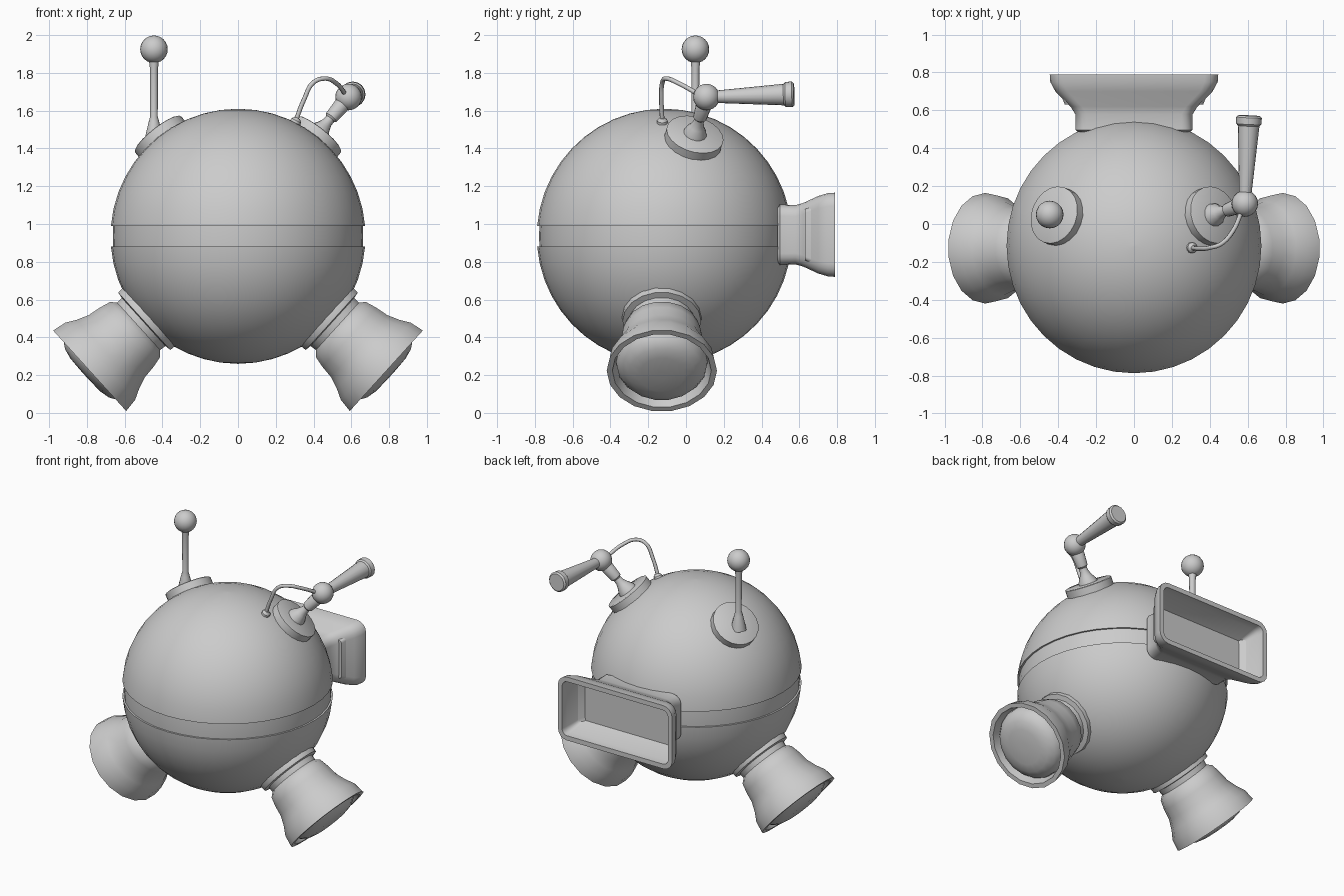
import bpy, bmesh
from math import sin, cos, pi, radians, sqrt
from mathutils import Vector

if "Cube" in bpy.data.objects:
    bpy.data.objects.remove(bpy.data.objects["Cube"])

C = Vector((0, -0.115, 0.935))   # body centre
R = 0.675                        # body radius


def finish(bm, name, angle=35):
    bmesh.ops.recalc_face_normals(bm, faces=bm.faces)
    me = bpy.data.meshes.new(name)
    bm.to_mesh(me)
    bm.free()
    ob = bpy.data.objects.new(name, me)
    bpy.context.collection.objects.link(ob)
    for p in me.polygons:
        p.use_smooth = True
    me.set_sharp_from_angle(angle=radians(angle))
    return ob


def loft(name, rings, angle=35):
    """Skin closed rings in order and cap both ends."""
    bm = bmesh.new()
    vs = [[bm.verts.new(p) for p in ring] for ring in rings]
    n = len(vs[0])
    for a, b in zip(vs, vs[1:]):
        for i in range(n):
            j = (i + 1) % n
            bm.faces.new((a[i], a[j], b[j], b[i]))
    bm.faces.new(vs[0])
    bm.faces.new(vs[-1])
    return finish(bm, name, angle)


def lathe(name, profile, origin=(0, 0, 0), axis=(0, 0, 1), seg=16, angle=35):
    """Revolve (distance, radius) pairs around an axis through origin."""
    q = Vector(axis).to_track_quat('Z', 'Y')
    o = Vector(origin)
    rings = [[o + q @ Vector((r * cos(2 * pi * i / seg), r * sin(2 * pi * i / seg), t))
              for i in range(seg)] for t, r in profile]
    return loft(name, rings, angle)


def ball(name, loc, r):
    bm = bmesh.new()
    bmesh.ops.create_uvsphere(bm, u_segments=20, v_segments=12, radius=r)
    bmesh.ops.translate(bm, verts=bm.verts, vec=Vector(loc))
    return finish(bm, name)


def rounded_rect(y, hx, hz, r, z=0.943, steps=5):
    pts = []
    for k, (sx, sz) in enumerate(((1, 1), (-1, 1), (-1, -1), (1, -1))):
        for s in range(steps):
            a = pi / 2 * (k + s / (steps - 1))
            pts.append((sx * (hx - r) + r * cos(a), y, z + sz * (hz - r) + r * sin(a)))
    return pts


# Round body with a recessed belt
top, bot, inset = 0.055, -0.055, 0.012
arc = [(R * cos(a), R * sin(a)) for a in [0.003 + (pi / 2 - 0.085) * i / 11 for i in range(12)]]
edge = sqrt(R * R - top * top)
upper = arc + [(top, edge)]
belt = [(top, edge - inset), (0, R - inset), (bot, edge - inset)]
lower = [(-t, r) for t, r in reversed(upper)]
lathe("body", upper + belt + lower, C, seg=40, angle=30)

# Bell thrusters with a domed plug, one each side
bell = [(0.55, 0.19), (0.62, 0.212), (0.67, 0.208), (0.675, 0.175), (0.71, 0.172),
        (0.735, 0.2), (0.795, 0.215), (0.865, 0.225), (0.93, 0.25), (0.985, 0.28),
        (1.06, 0.292), (1.06, 0.262), (0.99, 0.243)]
plug = [(0.98, 0.243), (1.02, 0.238), (1.055, 0.215), (1.08, 0.175), (1.092, 0.12), (1.095, 0.03)]
for side, label in ((-1, "left"), (1, "right")):
    axis = (side * 0.741, 0, -0.672)
    org = C + Vector((0, -0.013, 0))
    lathe(label + "_thruster_bell", bell, org, axis, 18)
    lathe(label + "_thruster_plug", plug, org, axis, 18)

# Rear rectangular exhaust, outside then inside
sections = [(0.485, 0.295, 0.145, 0.05), (0.497, 0.31, 0.16, 0.06), (0.58, 0.31, 0.157, 0.06),
            (0.62, 0.335, 0.168, 0.06), (0.70, 0.415, 0.205, 0.065), (0.75, 0.442, 0.22, 0.07),
            (0.79, 0.445, 0.223, 0.07), (0.79, 0.413, 0.19, 0.04), (0.74, 0.408, 0.185, 0.035),
            (0.63, 0.365, 0.135, 0.02)]
loft("rear_exhaust", [rounded_rect(*s) for s in sections])

# Mounting discs on the upper body
for side, label in ((-1, "left"), (1, "right")):
    base = Vector((side * 0.415, 0.045, 1.465))
    lathe(label + "_mount_disc", [(-0.04, 0.155), (0.012, 0.155), (0.016, 0.148)],
          base, base - C, 20)

# Left antenna
lathe("antenna_rod", [(1.44, 0.05), (1.49, 0.04), (1.54, 0.028), (1.57, 0.02),
                      (1.82, 0.021), (1.87, 0.027)], (-0.445, 0.05, 0), seg=14)
ball("antenna_ball", (-0.445, 0.05, 1.925), 0.073)

# Right jointed arm
foot, joint = Vector((0.415, 0.045, 1.47)), Vector((0.585, 0.108, 1.672))
lathe("arm_stem", [(0, 0.065), (0.03, 0.058), (0.06, 0.04), (0.09, 0.028), (0.115, 0.026),
                   (0.125, 0.036), (0.21, 0.042), (0.25, 0.028)], foot, joint - foot, 14)
ball("arm_ball", joint, 0.07)

# Horn pointing backwards
lathe("horn", [(0.04, 0.032), (0.41, 0.057), (0.42, 0.066), (0.455, 0.068), (0.465, 0.058)],
      joint, Vector((0.608, 0.575, 1.687)) - joint, 16)

# Wire from body to arm ball
path = [(0.30, -0.125, 1.53), (0.35, -0.13, 1.66), (0.40, -0.125, 1.75),
        (0.46, -0.105, 1.77), (0.52, -0.04, 1.745), (0.57, 0.07, 1.685)]
cu = bpy.data.curves.new("wire", 'CURVE')
cu.dimensions = '3D'
cu.bevel_depth = 0.012
cu.bevel_resolution = 2
cu.resolution_u = 5
sp = cu.splines.new('BEZIER')
sp.bezier_points.add(len(path) - 1)
for bp, p in zip(sp.bezier_points, path):
    bp.co = p
    bp.handle_left_type = bp.handle_right_type = 'AUTO'
bpy.context.collection.objects.link(bpy.data.objects.new("wire", cu))
wire_base = Vector(path[0])
lathe("wire_socket", [(-0.01, 0.03), (0.02, 0.028), (0.035, 0.014)], wire_base, wire_base - C, 12)
